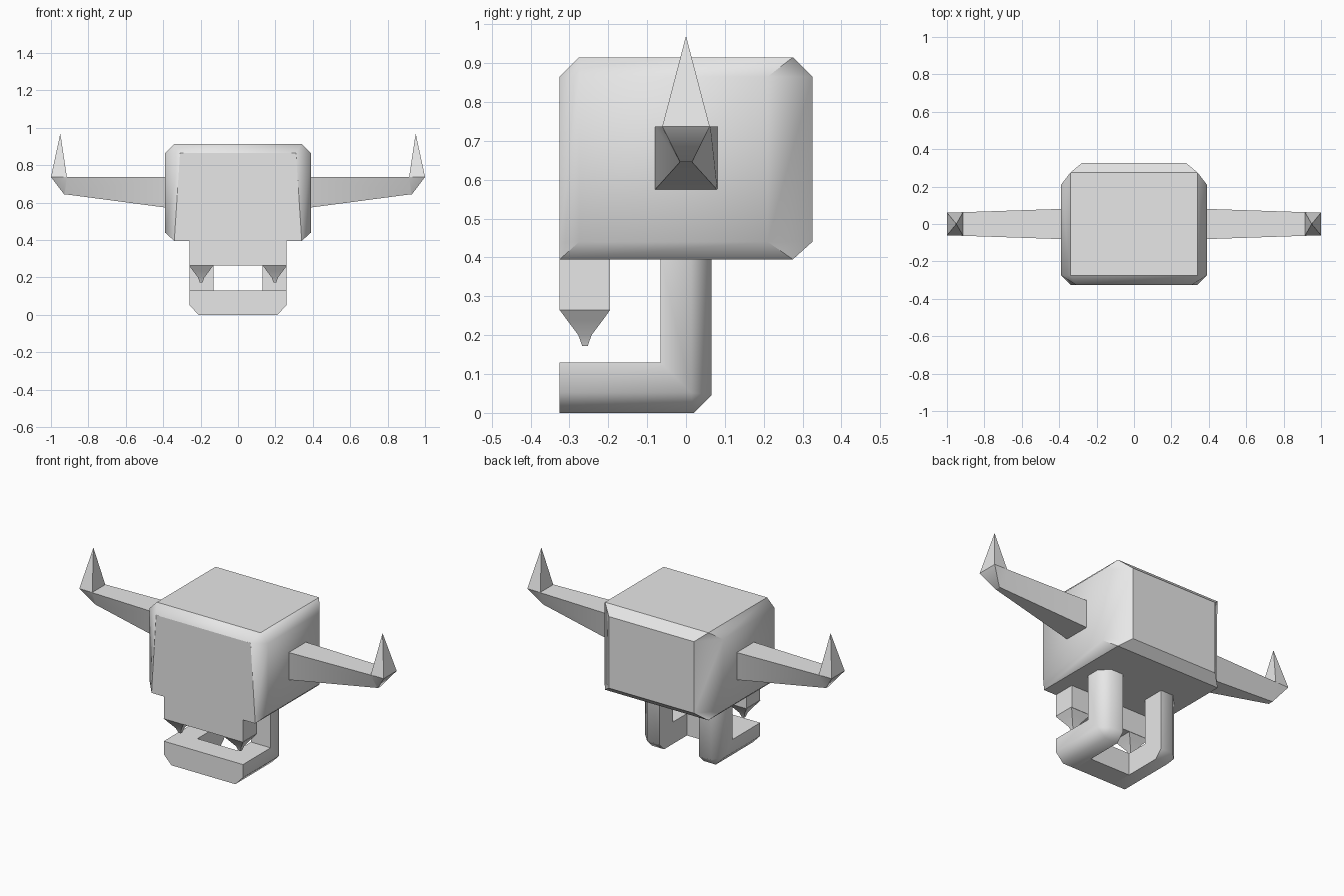
import bpy
import bmesh
from math import radians

if "Cube" in bpy.data.objects:
    bpy.data.objects.remove(bpy.data.objects["Cube"])

GREY = (0.8, 0.8, 0.8, 1)
mat = bpy.data.materials.new("plain grey")
mat.use_nodes = True
mat.diffuse_color = GREY
mat.node_tree.nodes["Principled BSDF"].inputs["Base Color"].default_value = GREY


def loft(name, rings, smooth_angle=0, flat_axes=False):
    """Skin a list of equal-length rings, cap both ends, merge doubled points."""
    bm = bmesh.new()
    rows = [[bm.verts.new(p) for p in ring] for ring in rings]
    n = len(rows[0])
    for low, high in zip(rows, rows[1:]):
        for i in range(n):
            j = (i + 1) % n
            bm.faces.new((low[i], low[j], high[j], high[i]))
    bm.faces.new(rows[0][::-1])
    bm.faces.new(rows[-1])
    bmesh.ops.remove_doubles(bm, verts=bm.verts, dist=0.0005)
    bmesh.ops.recalc_face_normals(bm, faces=bm.faces)
    mesh = bpy.data.meshes.new(name)
    bm.to_mesh(mesh)
    bm.free()
    mesh.materials.append(mat)
    obj = bpy.data.objects.new(name, mesh)
    bpy.context.collection.objects.link(obj)
    if smooth_angle:
        bpy.ops.object.select_all(action="DESELECT")
        obj.select_set(True)
        bpy.context.view_layer.objects.active = obj
        bpy.ops.object.shade_smooth_by_angle(angle=radians(smooth_angle))
    if flat_axes:
        # front, back, top and bottom panels stay flat
        for f in mesh.polygons:
            if max(abs(f.normal.y), abs(f.normal.z)) > 0.99:
                f.use_smooth = False
    return obj


def box(name, x0, x1, y0, y1, z0, z1):
    return loft(name, [[(x0, y0, z), (x1, y0, z), (x1, y1, z), (x0, y1, z)]
                       for z in (z0, z1)])


def head_ring(z, corners):
    """Mirror the left-hand outline (front to back) across the middle."""
    return ([(x, y, z) for x, y in corners]
            + [(-x, y, z) for x, y in reversed(corners)])


# head: box with chamfered edges and a sharp lower front edge
BACK = [(0.39, 0.21), (0.28, 0.325)]
loft("head", [
    head_ring(0.395, [(0.34, -0.325)] * 2 + [(0.34, 0.275)] * 2),
    head_ring(0.44, [(0.338, -0.325), (0.39, -0.275)] + BACK),
    head_ring(0.865, [(0.31, -0.325), (0.39, -0.275)] + BACK),
    head_ring(0.915, [(0.34, -0.275)] * 2 + [(0.34, 0.275)] * 2),
], 60, True)

# upper jaw and front bar of the lower jaw
box("upper_jaw", -0.26, 0.26, -0.325, -0.195, 0.263, 0.4)
DEPTH = 0.13
box("lower_jaw_middle", -0.13, 0.13, -0.325, -0.195, 0, DEPTH)

# cross-section of a jaw arm: (x, distance in from the outer shell)
ARM = [(0.13, 0), (0.21, 0), (0.26, 0.052), (0.26, DEPTH), (0.13, DEPTH)]

for side, s in (("left", 1), ("right", -1)):
    # horn: tapered square beam
    def section(x_top, x_low, y_top, y_low, z_low):
        return [(s * x_low, -y_low, z_low), (s * x_low, y_low, z_low),
                (s * x_top, y_top, 0.737), (s * x_top, -y_top, 0.737)]

    loft(side + "_horn", [section(0.38, 0.38, 0.081, 0.081, 0.573),
                          section(0.915, 0.925, 0.063, 0.016, 0.645),
                          section(1.0, 0.93, 0.061, 0.015, 0.645)], 60)

    # upturned horn tip
    base = [(s * x, y, 0.737) for x, y in
            ((0.915, -0.061), (1, -0.061), (1, 0.061), (0.915, 0.061))]
    loft(side + "_horn_tip", [base, [(s * 0.95, 0, 0.97)] * 4])

    # jaw arm: runs back, turns a chamfered corner and rises into the head
    def cut(d):
        return 0.045 if d == 0 else 0

    loft(side + "_jaw_arm", [
        [(s * x, -0.325, d) for x, d in ARM],
        [(s * x, 0.065 - d - cut(d), d) for x, d in ARM],
        [(s * x, 0.065 - d, d + cut(d)) for x, d in ARM],
        [(s * x, 0.065 - d, 0.4) for x, d in ARM],
    ], 50)

    # fang: square, hollow-sided taper
    loft(side + "_fang", [
        [(s * 0.197 + h * a, -0.26 + h * b, z)
         for a, b in ((-1, -1), (1, -1), (1, 1), (-1, 1))]
        for z, h in ((0.265, 0.065), (0.24, 0.047), (0.2, 0.017), (0.172, 0.007))
    ], 40)
